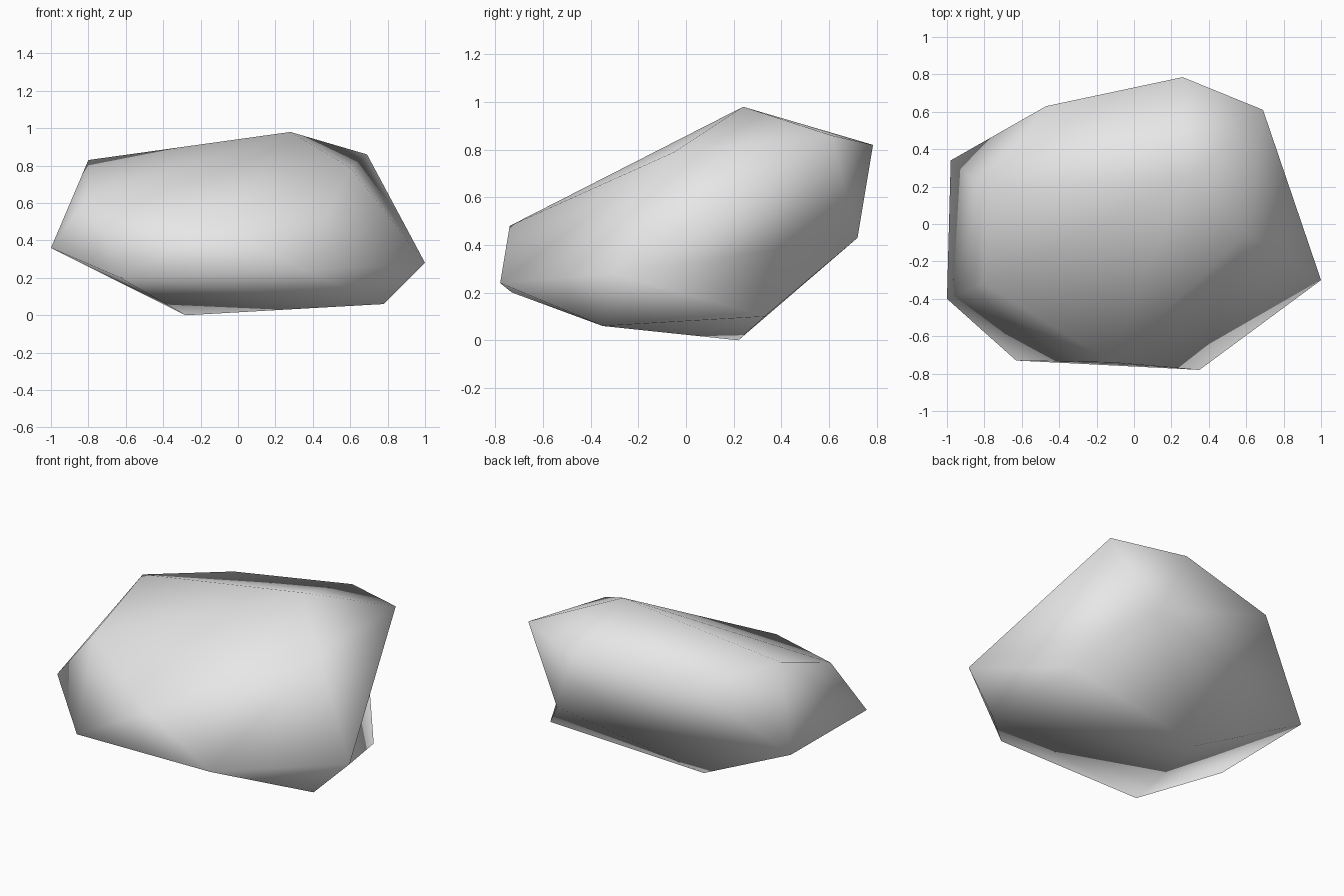
import bpy
import bmesh

# Remove the default cube only
cube = bpy.data.objects.get("Cube")
if cube:
    bpy.data.objects.remove(cube, do_unlink=True)


def make_material(name, colour):
    material = bpy.data.materials.new(name)
    material.use_nodes = True
    material.diffuse_color = colour
    shader = next(n for n in material.node_tree.nodes if n.type == "BSDF_PRINCIPLED")
    shader.inputs["Base Color"].default_value = colour
    return material


# Chiselled corners of the boulder, grouped from the crown down to the base
corners = {
    "crown_peak": (.28, .24, .98),
    "crown_back": (.26, .785, .82),
    "crown_back_left": (.69, .61, .86),
    "crown_left": (.6, -.05, .79),
    "crown_right": (-.8, .18, .83),
    "crown_back_right": (-.47, .63, .765),
    "shoulder_right": (-.8, -.32, .64),
    "shoulder_front": (-.12, -.74, .48),
    "waist_right": (-1, -.4, .36),
    "waist_back_right": (-.98, .34, .35),
    "waist_back": (.41, .72, .43),
    "waist_left": (1, -.3, .28),
    "foot_front_left": (.35, -.78, .24),
    "foot_front_right": (-.63, -.73, .2),
    "foot_left": (.78, -.35, .06),
    "foot_back_left": (.73, .33, .1),
    "base_point": (-.28, .22, 0),
}

# Wrap the corners in a faceted skin
bm = bmesh.new()
verts = {name: bm.verts.new(point) for name, point in corners.items()}
bmesh.ops.convex_hull(bm, input=list(bm.verts))
bmesh.ops.triangulate(bm, faces=list(bm.faces))

# Turn one edge inward to form the shallow valley on the left side
ridge = bm.edges.get((verts["crown_back_left"], verts["foot_back_left"]))
if ridge:
    bmesh.utils.edge_rotate(ridge, True)
bmesh.ops.recalc_face_normals(bm, faces=list(bm.faces))

# The whole boulder is softly shaded
for face in bm.faces:
    face.smooth = True

mesh = bpy.data.meshes.new("boulder")
bm.to_mesh(mesh)
bm.free()
mesh.materials.append(make_material("stone grey", (.8, .8, .8, 1)))

boulder = bpy.data.objects.new("boulder", mesh)
bpy.context.collection.objects.link(boulder)
